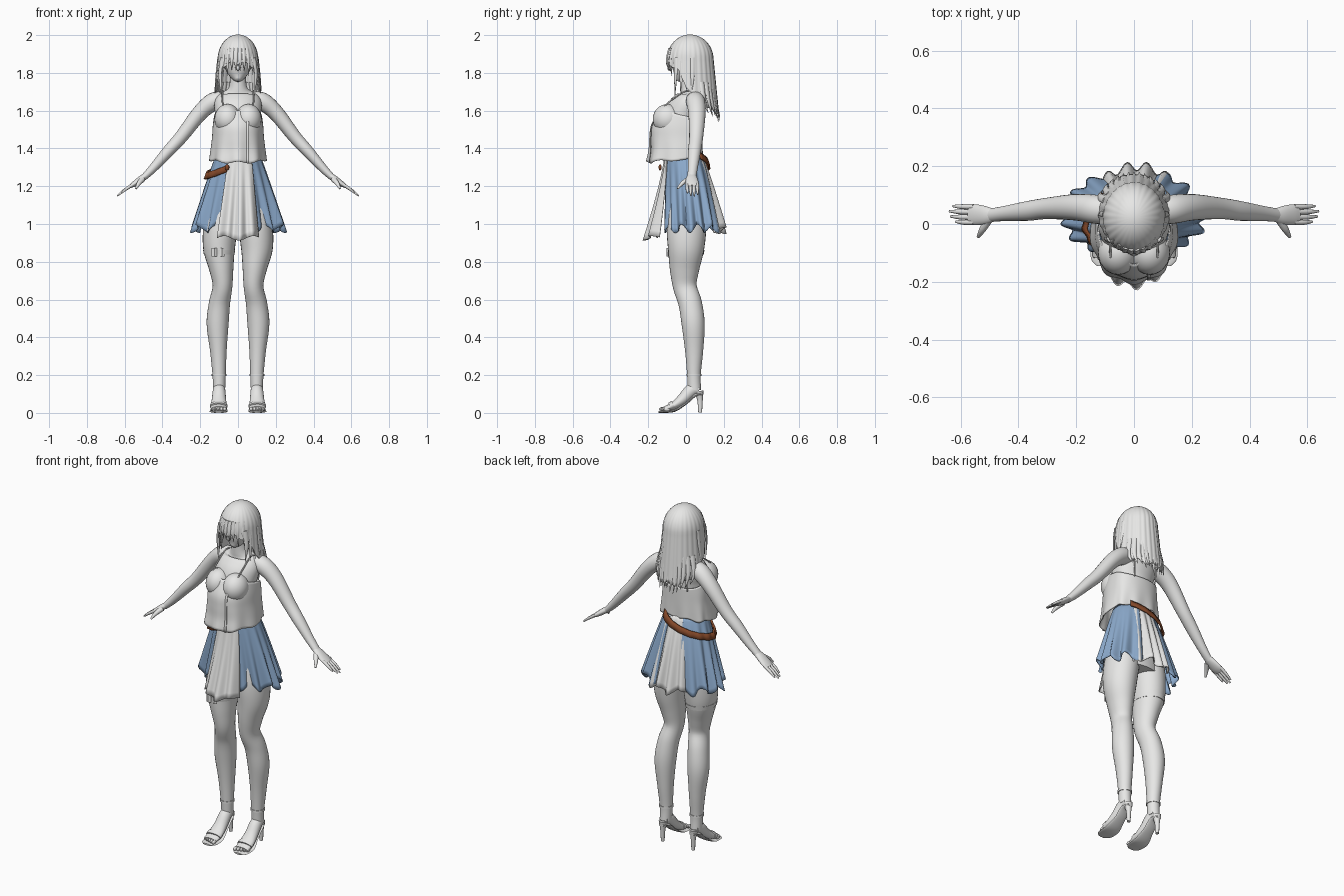
import bpy, bmesh, math, random
from mathutils import Vector

random.seed(4)
if "Cube" in bpy.data.objects:
    bpy.data.objects.remove(bpy.data.objects["Cube"])


def material(name, rgb):
    m = bpy.data.materials.new(name)
    m.use_nodes = True
    m.diffuse_color = (*rgb, 1)
    m.node_tree.nodes["Principled BSDF"].inputs["Base Color"].default_value = (*rgb, 1)
    return m


WHITE = material("soft_white", (0.8, 0.8, 0.79))
BLUE = material("dusty_blue", (0.26, 0.40, 0.60))
BROWN = material("leather_brown", (0.23, 0.065, 0.022))


def finish(name, bm, mat, angle=50, thick=0):
    bmesh.ops.remove_doubles(bm, verts=bm.verts, dist=0.0002)
    bmesh.ops.recalc_face_normals(bm, faces=bm.faces)
    me = bpy.data.meshes.new(name)
    bm.to_mesh(me)
    bm.free()
    me.materials.append(mat)
    ob = bpy.data.objects.new(name, me)
    bpy.context.scene.collection.objects.link(ob)
    if thick:
        mod = ob.modifiers.new("thickness", "SOLIDIFY")
        mod.thickness = thick
        mod.offset = 0
    bpy.ops.object.select_all(action="DESELECT")
    ob.select_set(True)
    bpy.context.view_layer.objects.active = ob
    bpy.ops.object.shade_smooth_by_angle(angle=math.radians(angle))
    return ob


def sheet(name, nu, nv, f, mat, thick=0.005):
    """Cloth-like surface from f(u, v)."""
    bm = bmesh.new()
    g = [[bm.verts.new(f(i / nu, j / nv)) for j in range(nv + 1)] for i in range(nu + 1)]
    for i in range(nu):
        for j in range(nv):
            bm.faces.new((g[i][j], g[i + 1][j], g[i + 1][j + 1], g[i][j + 1]))
    return finish(name, bm, mat, thick=thick)


def spline(p, t):
    """Catmull-Rom value along a list of tuples, t in 0..1."""
    k = min(int(t * (len(p) - 1)), len(p) - 2)
    s = t * (len(p) - 1) - k
    a, b, c, d = (p[max(0, min(len(p) - 1, k + o))] for o in (-1, 0, 1, 2))
    return [0.5 * (2 * q + (r - o) * s + (2 * o - 5 * q + 4 * r - w) * s * s
                   + (3 * q - o - 3 * r + w) * s ** 3) for o, q, r, w in zip(a, b, c, d)]


def tube(name, pts, mat=WHITE, seg=20, ref=(0, 1, 0), sub=5):
    """Closed limb through (x, y, z, radius along ref, other radius)."""
    n = (len(pts) - 1) * sub
    path = [spline(pts, i / n) for i in range(n + 1)]
    bm = bmesh.new()
    rings = []
    for i, p in enumerate(path):
        t = Vector(path[min(i + 1, n)][:3]) - Vector(path[max(i - 1, 0)][:3])
        t.normalize()
        a = Vector(ref)
        a = (a - t * a.dot(t)).normalized()
        b = t.cross(a)
        ring = []
        for k in range(seg):
            w = math.tau * k / seg
            ring.append(bm.verts.new(Vector(p[:3]) + a * max(p[3], .001) * math.cos(w)
                                     + b * max(p[4], .001) * math.sin(w)))
        rings.append(ring)
    for r, q in zip(rings, rings[1:]):
        for k in range(seg):
            bm.faces.new((r[k], r[k - 1], q[k - 1], q[k]))
    bm.faces.new(rings[0])
    bm.faces.new(rings[-1])
    return finish(name, bm, mat)


def ball(name, loc, scale, mat=WHITE):
    bm = bmesh.new()
    bmesh.ops.create_uvsphere(bm, u_segments=24, v_segments=14, radius=1)
    for v in bm.verts:
        v.co = Vector(loc) + Vector([c * s for c, s in zip(v.co, scale)])
    return finish(name, bm, mat)


def mix(a, b, t):
    return a + (b - a) * t


# Torso, neck and head
tube("torso", [(0, .01, .98, .10, .15), (0, .005, 1.1, .10, .15), (0, -.01, 1.22, .09, .125),
               (0, -.012, 1.35, .08, .1), (0, -.02, 1.47, .095, .11), (0, -.018, 1.57, .1, .12),
               (0, .01, 1.64, .085, .125), (0, .025, 1.685, .06, .1), (0, .018, 1.72, .045, .05),
               (0, .012, 1.8, .04, .04)], seg=32)
tube("head", [(0, -.05, 1.762, .012, .012), (0, -.03, 1.785, .045, .042), (0, -.005, 1.83, .078, .07),
              (0, .015, 1.89, .1, .085), (0, .02, 1.95, .08, .07), (0, .02, 1.98, .02, .02)], seg=28)
ball("nose", (0, -.085, 1.825), (.009, .014, .014))

for side, s in (("left", 1), ("right", -1)):
    ball(side + "_bust", (s * .055, -.098, 1.555), (.07, .078, .08))
    ball(side + "_ear", (s * .077, .015, 1.845), (.01, .018, .026))
    # Arms and hands
    tube(side + "_arm", [(s * .06, .045, 1.66, .04, .035), (s * .125, .05, 1.65, .05, .048),
                         (s * .2, .058, 1.59, .046, .042), (s * .3, .054, 1.462, .037, .035),
                         (s * .37, .045, 1.385, .034, .031), (s * .45, .036, 1.295, .026, .023),
                         (s * .5, .03, 1.245, .023, .017)])
    tube(side + "_palm", [(s * .485, .031, 1.258, .022, .016), (s * .515, .03, 1.237, .032, .017),
                          (s * .55, .032, 1.212, .036, .014), (s * .572, .033, 1.198, .032, .009)])
    for k, reach in enumerate((.052, .07, .074, .062)):
        y = .006 + k * .018
        tube(f"{side}_finger_{k + 1}", [(s * .555, y, 1.21, .009, .009),
             (s * (.565 + reach * .5), y, 1.205 - reach * .36, .0085, .008),
             (s * (.565 + reach), y + .002, 1.198 - reach * .66, .004, .004)], seg=10)
    tube(side + "_thumb", [(s * .505, .012, 1.237, .015, .014), (s * .525, -.02, 1.215, .012, .011),
                           (s * .54, -.045, 1.187, .005, .005)], seg=10, ref=(1, 0, 0))
    # Legs
    tube(side + "_leg", [(s * .08, .01, 1.1, .1, .085), (s * .094, .003, .98, .105, .09),
                         (s * .1, 0, .87, .096, .084), (s * .088, -.008, .76, .078, .064),
                         (s * .082, -.006, .67, .063, .052), (s * .098, .022, .58, .062, .056),
                         (s * .108, .038, .47, .061, .058), (s * .104, .043, .33, .048, .044),
                         (s * .1, .042, .2, .036, .035), (s * .1, .045, .12, .035, .032)], seg=28)
    # High-heeled sandals
    tube(side + "_foot", [(s * .102, -.115, .022, .04, .012), (s * .102, -.07, .036, .044, .02),
                          (s * .101, -.02, .07, .038, .03), (s * .1, .03, .12, .033, .035),
                          (s * .1, .068, .125, .026, .028)], ref=(1, 0, 0))
    for k in range(5):
        ball(f"{side}_toe_{k + 1}", (s * (.07 + k * .017), -.125 + .006 * k, .02),
             (.0095 - .0008 * k, .017, .011))
    tube(side + "_sole", [(s * .103, -.145, .005, .025, .005), (s * .103, -.12, .006, .046, .006),
                          (s * .102, -.06, .012, .047, .006), (s * .1, 0, .05, .034, .006),
                          (s * .1, .05, .094, .032, .008), (s * .1, .09, .1, .015, .008)], ref=(1, 0, 0))
    tube(side + "_heel", [(s * .1, .068, .115, .026, .026), (s * .1, .074, .07, .015, .014),
                          (s * .1, .075, .002, .01, .01)], seg=14)
    tube(side + "_ankle_strap", [(s * .1, .042, .194, .04, .039), (s * .1, .042, .206, .04, .039)])
    tube(side + "_toe_strap", [(s * .102, -.085, .033, .047, .022), (s * .102, -.065, .042, .046, .024)],
         ref=(1, 0, 0))
    # Shoulder strap
    tube(side + "_strap", [(s * .08, -.125, 1.615, .004, .004), (s * .083, -.065, 1.665, .004, .004),
                           (s * .08, .02, 1.706, .004, .004), (s * .075, .09, 1.63, .004, .004),
                           (s * .07, .09, 1.53, .004, .004)], seg=8, ref=(1, 0, 0))


# Loose cropped top, hanging from the bust
SHAPE = [(.148, -.203), (.142, -.192), (.135, -.19), (.131, -.183), (.122, -.15), (.11, -.11)]


def top_point(u, v):
    w = math.tau * u
    front = (1 + math.cos(w)) / 2
    high = mix(1.54, 1.63, front ** 1.5) - .03 * math.exp(-(math.sin(w) / .25) ** 2) * (math.cos(w) > 0)
    low = mix(1.36, 1.325, front) + .006 * math.cos(7 * w)
    z = mix(high, low, v)
    rx, yf = spline(SHAPE, max(0, min(1, (z - 1.325) / .325)))
    c = math.cos(w)
    fold = 1 + .035 * v * v * math.cos(9 * w)
    y = yf * abs(c) ** .75 if c > 0 else .087 * abs(c) ** .8
    return rx * math.sin(w) * fold, y * fold, z


sheet("cropped_top", 96, 20, top_point, WHITE)
sheet("top_placket", 2, 14, lambda u, v: (.045 + u * .012,
      top_point(.053, v)[1] - .006, top_point(.053, v)[2]), WHITE, .004)


# Pleated skirt sides
def skirt_point(w, t, grow=0.0):
    pleat = 1 + .07 * t * math.sin(17 * w) + .025 * t * math.sin(5 * w + 1) + grow
    k = t ** .75
    x = mix(.112, .238, t ** .9) * math.sin(w) * pleat
    y = mix(-.012, .03, k) - mix(.095, .148, k) * math.cos(w) * pleat
    return x, y, mix(1.37, .975 + .022 * math.sin(11 * w + .7), t)


for side, s in (("left", 1), ("right", -1)):
    sheet(side + "_skirt", 84, 16,
          lambda u, v: skirt_point(s * math.radians(mix(19, 160, u)), v), BLUE)


# Flowing front and back panels
def front_panel(u, t):
    bulge = math.sin(math.pi * u) ** .8
    x = mix(mix(-.05, .07, u), mix(-.112, .11, u), t)
    y = mix(-.1, -.152, t ** 1.3) - bulge * mix(.012, .062, t ** 1.3)
    return x, y + .014 * t * math.sin(20 * u), mix(1.36, .925 + .012 * math.sin(9 * u), t)


def back_panel(u, t):
    bulge = math.sin(math.pi * u) ** .7
    x = mix(mix(-.055, .065, u), mix(-.11, .13, u), t)
    y = mix(.07, .145, t ** .8) + bulge * mix(.012, .055, t)
    return x, y + .016 * t * math.sin(22 * u), mix(1.37, .965 + .018 * math.sin(12 * u), t)


sheet("front_skirt_panel", 36, 14, front_panel, WHITE)
sheet("back_skirt_panel", 36, 14, back_panel, WHITE)


# Slanted belt wrapped around the right hip
def belt_point(u, v):
    w = math.radians(mix(-22, -222, u))
    drop = math.sin(math.pi * min(1, u * 1.25 + .12)) if u < .3 else 1 - ((u - .3) / .7) ** 1.3
    z = mix(1.315 if u < .3 else 1.362, 1.255, max(0, drop)) + (v - .5) * .036
    x, y, _ = skirt_point(w, max(0, (1.37 - z) / .39))
    d = Vector((math.sin(w), -math.cos(w))) * .016
    return x + d.x, y + d.y, z


sheet("belt", 60, 2, belt_point, BROWN, .01)
ball("belt_stud", (-.058, -.137, 1.3), (.012, .008, .016), BROWN)

# Thigh band with a small buckle
tube("thigh_band", [(-.1, 0, .838, .094, .081), (-.1, 0, .862, .098, .085)], seg=28)
for x in (-.125, -.085):
    tube("thigh_buckle", [(x, -.096, .827, .008, .014), (x, -.096, .872, .008, .014)], seg=4)


# Hair: smooth crown that continues into a long ragged fall at the back
def hair_point(u, v):
    w = math.tau * u
    back = (1 - math.cos(w)) / 2
    low = spline([(1.865,), (1.82,), (1.71,), (1.64,), (1.6,)], back)[0]
    low -= .022 * abs((u * 18) % 2 - 1)
    if v < .5:
        a = v * math.pi
        z, r, fall = 1.872 + .128 * math.cos(a), math.sin(a), 0
    else:
        z, r = mix(1.872, low, v * 2 - 1), 1
        fall = 1.872 - z
    ridge = 1 + .012 * min(1, v * 2) * math.sin(26 * w)
    return ((.104 + fall * .09) * r * math.sin(w) * ridge,
            .022 - (.12 + fall * .1) * r * math.cos(w) * ridge, z)


sheet("hair", 144, 24, hair_point, WHITE, .006)


def lock(name, a, b, c, width):
    """Tapered flat strand."""
    d = Vector((a[0], a[1] - .022, 0)).normalized()
    tube(name, [(*a, width, .006), (*b, width * .8, .006), (*c, .001, .001)],
         seg=8, ref=(-d.y, d.x, 0))


for i in range(13):
    x = -.12 + i * .02
    tip = 1.53 + 1.8 * x * x * 2 + random.uniform(0, .04)
    y = .022 + math.sqrt(max(.0004, 1 - (x / .14) ** 2)) * .13
    lock(f"back_lock_{i + 1}", (x * .85, y - .005, 1.75), (x, y + .008, 1.65), (x * .9, y + .028, tip), .014)
for i in range(8):
    x = -.077 + i * .022
    y = .022 - math.sqrt(1 - (x / .106) ** 2) * .122
    lock(f"fringe_{i + 1}", (x * .85, y + .012, 1.93), (x, y - .001, 1.865),
         (x * 1.02, y + .008, 1.775 + random.uniform(0, .045)), .011)
for s in (1, -1):
    for k in range(4):
        y = -.055 + k * .03
        lock("side_lock", (s * (.085 + .006 * k), y, 1.88), (s * (.095 + .006 * k), y, 1.79),
             (s * (.088 + .012 * k), y - .004, 1.68 + random.uniform(-.01, .03)), .014)
